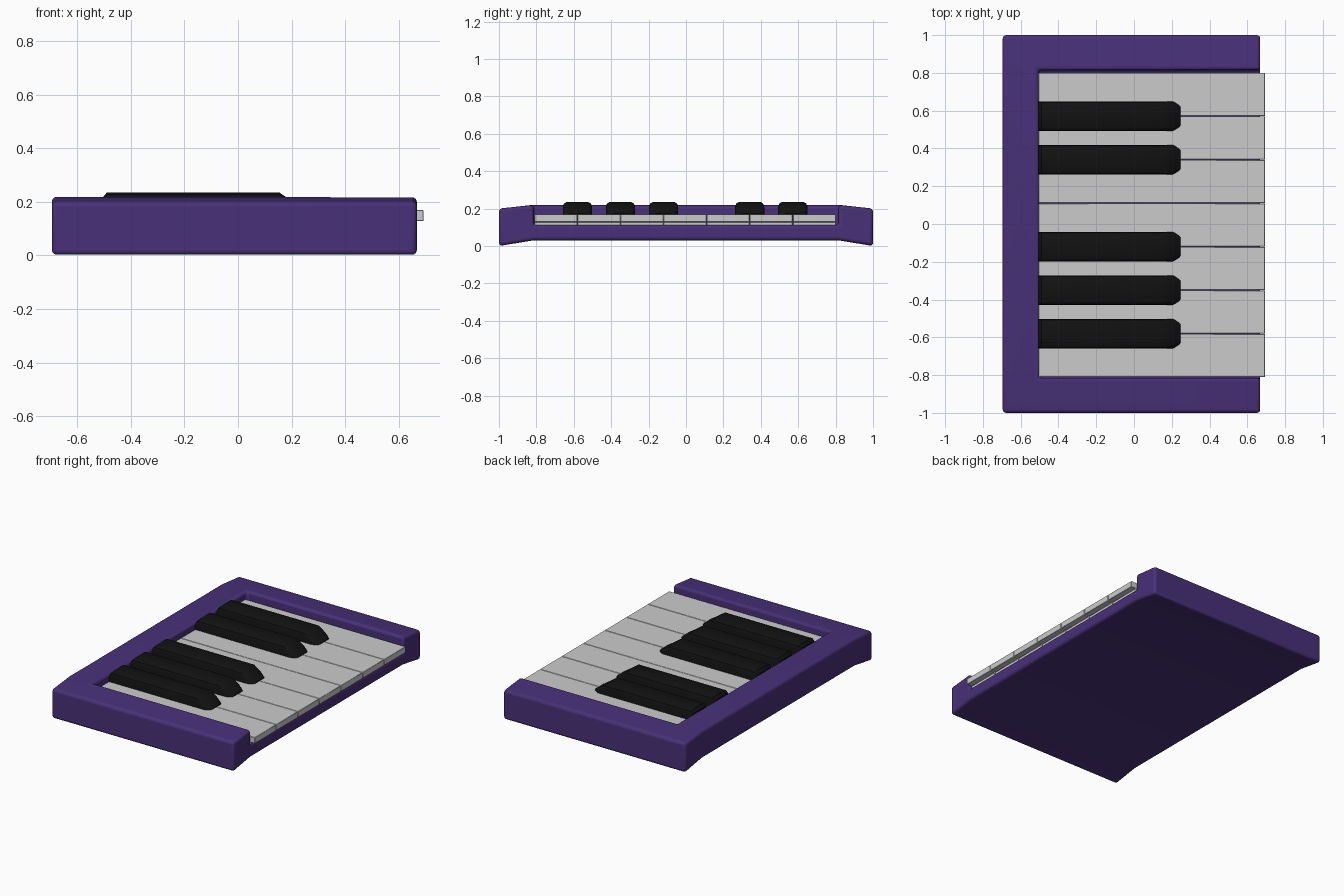
import bpy, bmesh

if "Cube" in bpy.data.objects:
    bpy.data.objects.remove(bpy.data.objects["Cube"])


def material(name, rgb):
    m = bpy.data.materials.new(name)
    m.diffuse_color = (*rgb, 1)
    m.use_nodes = True
    m.node_tree.nodes["Principled BSDF"].inputs["Base Color"].default_value = m.diffuse_color
    return m


def finish(name, bm, mat=None, bevel=0.0, segments=1):
    bmesh.ops.recalc_face_normals(bm, faces=bm.faces[:])
    me = bpy.data.meshes.new(name)
    bm.to_mesh(me)
    bm.free()
    ob = bpy.data.objects.new(name, me)
    bpy.context.collection.objects.link(ob)
    if mat:
        me.materials.append(mat)
    if bevel:
        b = ob.modifiers.new("bevel", 'BEVEL')
        b.width, b.segments = bevel, segments
        b.limit_method, b.angle_limit = 'ANGLE', 0.6
    bpy.ops.object.select_all(action='DESELECT')
    ob.select_set(True)
    bpy.context.view_layer.objects.active = ob
    bpy.ops.object.shade_smooth_by_angle(angle=0.6)
    return ob


def bridge(bm, a, b, skip=()):
    n = len(a)
    for i in range(n):
        if i not in skip:
            bm.faces.new((a[i], a[(i + 1) % n], b[(i + 1) % n], b[i]))


purple = material("purple_plastic", (0.065, 0.03, 0.19))
black = material("black_plastic", (0.006, 0.006, 0.006))

# Case: a slab with drooping ends and a key bed open to the right
IN, FLOOR = 0.815, 0.112
PROFILE = [(-1, 0.0), (-IN, 0.03), (IN, 0.03), (1, 0.0),
           (1, 0.2), (IN, 0.219), (-IN, 0.219), (-1, 0.2)]
bm = bmesh.new()
rear, mid, front = [[bm.verts.new((x, y, z)) for y, z in PROFILE]
                    for x in (-0.695, -0.505, 0.668)]
bed_mid, bed_front = [[bm.verts.new((x, y, FLOOR)) for y in (IN, -IN)]
                      for x in (-0.505, 0.668)]
bm.faces.new(rear)
bridge(bm, rear, mid)
bridge(bm, mid, front, skip=(5,))
bm.faces.new((mid[5], mid[6], bed_mid[1], bed_mid[0]))
bm.faces.new((bed_mid[0], bed_mid[1], bed_front[1], bed_front[0]))
bm.faces.new((mid[5], bed_mid[0], bed_front[0], front[5]))
bm.faces.new((mid[6], bed_mid[1], bed_front[1], front[6]))
bm.faces.new(front[:6] + bed_front + front[6:])
finish("case", bm, purple, 0.018, 4)

# White keys with an overhanging lip at the open edge
PITCH, Y0 = 0.2303, -0.811
KEY = [(-0.505, 0.11), (0.655, 0.11), (0.655, 0.128),
       (0.693, 0.128), (0.693, 0.169), (-0.505, 0.169)]
for i in range(7):
    ya, yb = Y0 + i * PITCH + 0.001, Y0 + (i + 1) * PITCH - 0.001
    bm = bmesh.new()
    a, b = [[bm.verts.new((x, y, z)) for x, z in KEY] for y in (ya, yb)]
    bridge(bm, a, b)
    bm.faces.new(a)
    bm.faces.new(b)
    finish(f"white_key_{i + 1}", bm, None, 0.002)

# Black keys lofted through sections: x, half width, top height
SECTIONS = [(-0.505, 0.078, 0.217), (-0.49, 0.078, 0.235), (0.155, 0.078, 0.235),
            (0.205, 0.078, 0.2), (0.246, 0.06, 0.174)]
for n, i in enumerate((1, 2, 3, 5, 6)):
    yc = Y0 + i * PITCH
    bm = bmesh.new()
    rings = []
    for x, w, t in SECTIONS:
        pts = [(-w, 0.14), (w, 0.14), (w, t - 0.024), (w - 0.006, t - 0.008),
               (w - 0.02, t), (0.02 - w, t), (0.006 - w, t - 0.008), (-w, t - 0.024)]
        rings.append([bm.verts.new((x, yc + y, z)) for y, z in pts])
    for a, b in zip(rings, rings[1:]):
        bridge(bm, a, b)
    bm.faces.new(rings[0])
    bm.faces.new(rings[-1])
    finish(f"black_key_{n + 1}", bm, black)
